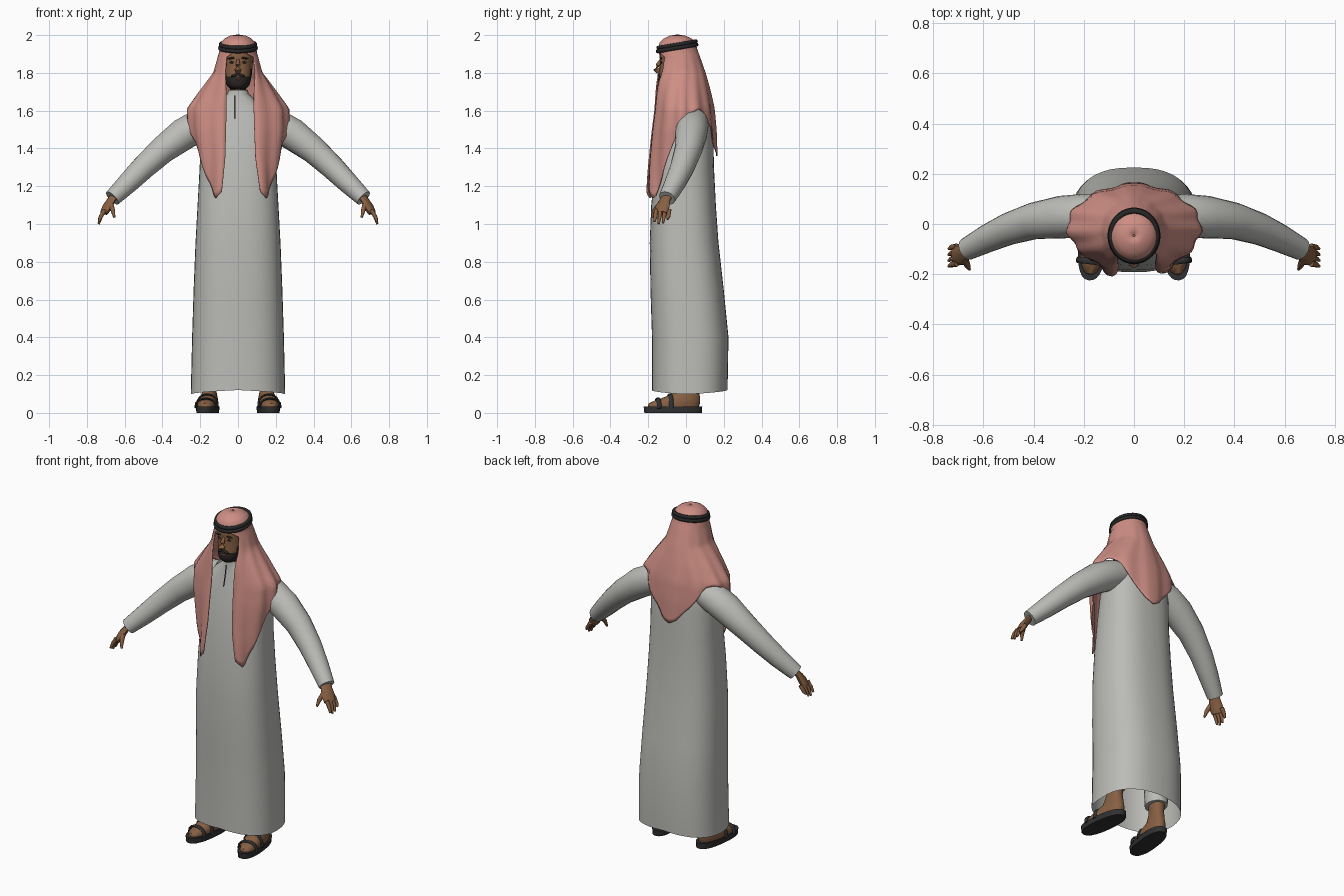
import bpy
import bmesh
import math
from mathutils import Vector

default_cube = bpy.data.objects.get("Cube")
if default_cube:
    bpy.data.objects.remove(default_cube, do_unlink=True)


def make_material(name, red, green, blue):
    material = bpy.data.materials.new(name)
    material.use_nodes = True
    colour = (red, green, blue, 1)
    material.diffuse_color = colour
    shader = material.node_tree.nodes["Principled BSDF"]
    shader.inputs["Base Color"].default_value = colour
    shader.inputs["Roughness"].default_value = .8
    return material


ROBE = make_material("robe grey", .5, .5, .475)
SCARF = make_material("scarf pink", .61, .27, .23)
SKIN = make_material("skin brown", .24, .115, .055)
BLACK = make_material("band black", .02, .02, .02)
HAIR = make_material("hair dark", .025, .02, .017)
SOLE = make_material("sandal charcoal", .03, .03, .032)


def finish(name, bm, *materials, smooth_angle=50):
    """Turn a bmesh into a smooth shaded object."""
    bmesh.ops.recalc_face_normals(bm, faces=bm.faces)
    mesh = bpy.data.meshes.new(name)
    bm.to_mesh(mesh)
    bm.free()
    for material in materials:
        mesh.materials.append(material)
    mesh.shade_smooth()
    mesh.set_sharp_from_angle(angle=math.radians(smooth_angle))
    obj = bpy.data.objects.new(name, mesh)
    bpy.context.collection.objects.link(obj)
    return obj


def bridge(bm, rows, closed=True):
    """Join neighbouring rows of vertices with quads."""
    for low, high in zip(rows, rows[1:]):
        count = len(low)
        for i in range(count if closed else count - 1):
            j = (i + 1) % count
            bm.faces.new((low[i], low[j], high[j], high[i]))


def signed_power(value, exponent):
    return math.copysign(abs(value) ** exponent, value)


def loft(rings, sides=32, power=2.0, caps=(True, True)):
    """Stack rounded rings given as height, half width, front y, back y."""
    bm = bmesh.new()
    rows = []
    for z, half, front, back in rings:
        row = []
        for i in range(sides):
            a = math.tau * i / sides
            x = half * signed_power(math.sin(a), 2 / power)
            y = (front + back) / 2 - (back - front) / 2 * signed_power(math.cos(a), 2 / power)
            row.append(bm.verts.new((x, y, z)))
        rows.append(row)
    bridge(bm, rows)
    for row, capped in zip((rows[0], rows[-1]), caps):
        if capped:
            bm.faces.new(row)
    return bm


def tube(name, path, material, sides=12, wide=1.0, flat=1.0):
    """Sweep a round or oval section along points given as x, y, z, radius."""
    bm = bmesh.new()
    points = [Vector(p[:3]) for p in path]
    rows = []
    for i, point in enumerate(points):
        direction = points[min(i + 1, len(points) - 1)] - points[max(i - 1, 0)]
        turn = direction.to_track_quat("Z", "Y")
        row = []
        for k in range(sides):
            a = math.tau * k / sides
            offset = Vector((wide * math.cos(a), flat * math.sin(a), 0)) * path[i][3]
            row.append(bm.verts.new(point + turn @ offset))
        rows.append(row)
    bridge(bm, rows)
    bm.faces.new(rows[0])
    bm.faces.new(rows[-1])
    return finish(name, bm, material)


def ellipsoid(name, centre, size, material, tilt=0):
    bm = bmesh.new()
    bmesh.ops.create_uvsphere(bm, u_segments=16, v_segments=10, radius=1)
    bmesh.ops.scale(bm, vec=size, verts=bm.verts)
    obj = finish(name, bm, material)
    obj.location = centre
    obj.rotation_euler.y = tilt
    return obj


def sample(table, key):
    """Interpolate a table of rows sorted by falling or rising first value."""
    rows = sorted(table)
    key = min(max(key, rows[0][0]), rows[-1][0])
    for a, b in zip(rows, rows[1:]):
        if key <= b[0]:
            f = (key - a[0]) / (b[0] - a[0])
            return [p + (q - p) * f for p, q in zip(a[1:], b[1:])]


# Long robe, open at the hem, with a standing collar and a placket
robe_rings = [(.11, .25, -.18, .22), (.4, .243, -.18, .225), (.65, .235, -.188, .2),
              (.9, .225, -.192, .172), (1.1, .214, -.184, .158), (1.3, .203, -.165, .148),
              (1.45, .198, -.14, .145), (1.56, .185, -.115, .138), (1.62, .14, -.1, .12),
              (1.67, .078, -.09, .075), (1.69, .056, -.088, .04), (1.71, .052, -.088, .035)]
bm = loft(robe_rings, 40, 2.5, (False, False))
for v in bm.verts:
    if v.co.z < .2:
        v.co.z += .012 * (abs(v.co.y) / .2 - abs(v.co.x) / .25)
finish("robe", bm, ROBE)
tube("placket", [(-.015, -.117, 1.56, .003), (-.015, -.102, 1.62, .003),
                 (-.015, -.091, 1.68, .003)], HAIR, 6)

# Head with a beard coloured by height and direction
head_rings = [(1.6, .045, -.065, .03), (1.712, .045, -.078, .03), (1.714, .04, -.125, .03),
              (1.735, .06, -.146, .035), (1.76, .068, -.147, .04), (1.782, .072, -.143, .04),
              (1.82, .076, -.14, .045), (1.85, .078, -.136, .045), (1.885, .08, -.14, .045),
              (1.92, .078, -.136, .045), (1.955, .06, -.11, .02)]
bm = loft(head_rings, 32, 2.2)
for face in bm.faces:
    middle = face.calc_center_median()
    cheek = abs(middle.x) > .062 and middle.z < 1.83
    if middle.z > 1.712 and middle.y < -.04 and (middle.z < 1.782 or cheek):
        face.material_index = 1
finish("head", bm, SKIN, HAIR)
tube("nose", [(0, -.134, 1.868, .008), (0, -.15, 1.84, .012),
              (0, -.157, 1.818, .018), (0, -.145, 1.803, .012)], SKIN, 10)
ellipsoid("mouth", (0, -.143, 1.767), (.02, .007, .005), SKIN)
for side, label in ((1, "left"), (-1, "right")):
    ellipsoid(label + "_eye", (side * .032, -.13, 1.856), (.013, .005, .006), HAIR)
    ellipsoid(label + "_eyebrow", (side * .033, -.133, 1.878), (.022, .007, .0055), HAIR, side * .12)
    ellipsoid(label + "_moustache", (side * .017, -.143, 1.788), (.022, .009, .007), HAIR, side * .3)

# Headscarf: height, half width, front y, back y, half gap at the face
drape = [(2, .004, -.05, -.042, 0), (1.994, .04, -.085, -.005, 0), (1.98, .068, -.115, .027, 0),
         (1.96, .087, -.137, .048, 0), (1.92, .096, -.148, .058, 0), (1.9, .1, -.15, .066, .07),
         (1.8, .127, -.163, .1, .081), (1.7, .2, -.165, .127, .075), (1.61, .262, -.168, .145, .074),
         (1.5, .265, -.183, .155, .077), (1.35, .24, -.202, .16, .082), (1.13, .2, -.235, .165, .11)]
# Lower edge height from the front opening round to the back
edge = [(0, 1.17), (.08, 1.13), (.2, 1.25), (.33, 1.43), (.48, 1.57), (.62, 1.61),
        (.72, 1.59), (.83, 1.47), (.94, 1.38), (1, 1.36)]


def drape_point(side, t, z):
    half, front, back, gap = sample(drape, z)
    gap *= 1.12 if side > 0 else .82
    low = max(0, 1.6 - z)
    half *= 1 - (.25 * low if side < 0 else 0)
    start = math.asin(min(gap / half, .95))
    a = start + (math.pi - start) * t
    fold = 1 + .1 * min(1.92 - z, .3) * math.sin(t * 34) if z < 1.92 else 1
    x = side * half * math.sin(a) * fold
    y = (front + back) / 2 - (back - front) / 2 * math.cos(a) * fold
    return x, y, z


bm = bmesh.new()
columns, steps, forehead = 30, 24, 1.915
crown = [2, 1.994, 1.98, 1.96, 1.94, 1.92]
for side in (1, -1):
    grid = []
    for c in range(columns + 1):
        t = c / columns
        bottom = sample(edge, t)[0]
        heights = crown + [forehead + (bottom - forehead) * s / steps for s in range(steps + 1)]
        grid.append([bm.verts.new(drape_point(side, t, z)) for z in heights])
    bridge(bm, grid, closed=False)
bmesh.ops.remove_doubles(bm, verts=bm.verts, dist=.0008)
scarf = finish("headscarf", bm, SCARF)
thickness = scarf.modifiers.new("cloth thickness", "SOLIDIFY")
thickness.thickness = .006
thickness.offset = 0

# Doubled cord around the crown
for number, rise in enumerate((-.009, .009)):
    bpy.ops.mesh.primitive_torus_add(major_segments=40, minor_segments=10, major_radius=.1,
                                     minor_radius=.011, location=(0, -.047, 1.941 + rise),
                                     rotation=(.17, 0, 0))
    cord = bpy.context.object
    cord.name = ("lower", "upper")[number] + "_head_cord"
    cord.scale = (.95 - .03 * number, 1.03 - .03 * number, 1)
    cord.data.materials.append(BLACK)
    cord.data.shade_smooth()

arm_path = [(.13, .04, 1.55, .075), (.2, .035, 1.525, .085), (.29, .027, 1.475, .085),
            (.4, .012, 1.392, .073), (.5, -.02, 1.3, .064), (.58, -.056, 1.22, .056),
            (.665, -.1, 1.137, .045)]
palm_path = [(.645, -.092, 1.165, .026), (.672, -.112, 1.125, .026),
             (.692, -.125, 1.09, .033), (.71, -.132, 1.058, .028)]
thumb_path = [(.675, -.135, 1.11, .015), (.662, -.168, 1.07, .012), (.655, -.18, 1.035, .006)]
foot_rings = [(.03, .05, -.205, .068), (.05, .052, -.2, .074), (.066, .05, -.165, .076),
              (.085, .044, -.11, .074), (.105, .038, -.065, .07), (.15, .036, -.04, .062),
              (.24, .04, -.04, .065)]

for side, label in ((1, "left"), (-1, "right")):
    def swept(part, path, material, **shape):
        mirrored = [(side * x, y, z, r) for x, y, z, r in path]
        return tube(label + "_" + part, mirrored, material, **shape)

    # Sleeve and hand
    swept("sleeve", arm_path, ROBE, sides=20)
    swept("palm", palm_path, SKIN, wide=1.25, flat=.65)
    swept("thumb", thumb_path, SKIN, sides=8)
    for f, finger in enumerate(("index", "middle", "ring", "little")):
        y = -.162 + f * .023
        tip = (1.012, 1, 1.005, 1.025)[f]
        swept(finger + "_finger", [(.705, y + .004, 1.075, .012), (.726, y, 1.04, .011),
                                   (.737, y - .006, tip, .006)], SKIN, sides=8)

    # Foot, sandal and trouser leg
    parts = [finish(label + "_foot", loft(foot_rings, 24, 2.3), SKIN),
             finish(label + "_sandal_sole", loft([(0, .056, -.222, .084), (.034, .058, -.226, .087)],
                                                 28, 2.4), SOLE),
             finish(label + "_trouser_leg", loft([(.2, .06, -.06, .08), (.7, .08, -.08, .09)],
                                                 20), ROBE)]
    for strap, y, height in (("toe", -.15, .076), ("instep", -.085, .098)):
        arc = []
        for k in range(9):
            a = math.pi * k / 8
            arc.append((.056 * math.cos(a), y, .025 + (height - .025) * math.sin(a) ** .7, .012))
        parts.append(tube(label + "_" + strap + "_strap", arc, SOLE, 8, 1.0, .5))
    for part in parts:
        part.location.x = side * .152
        part.rotation_euler.z = side * .12
